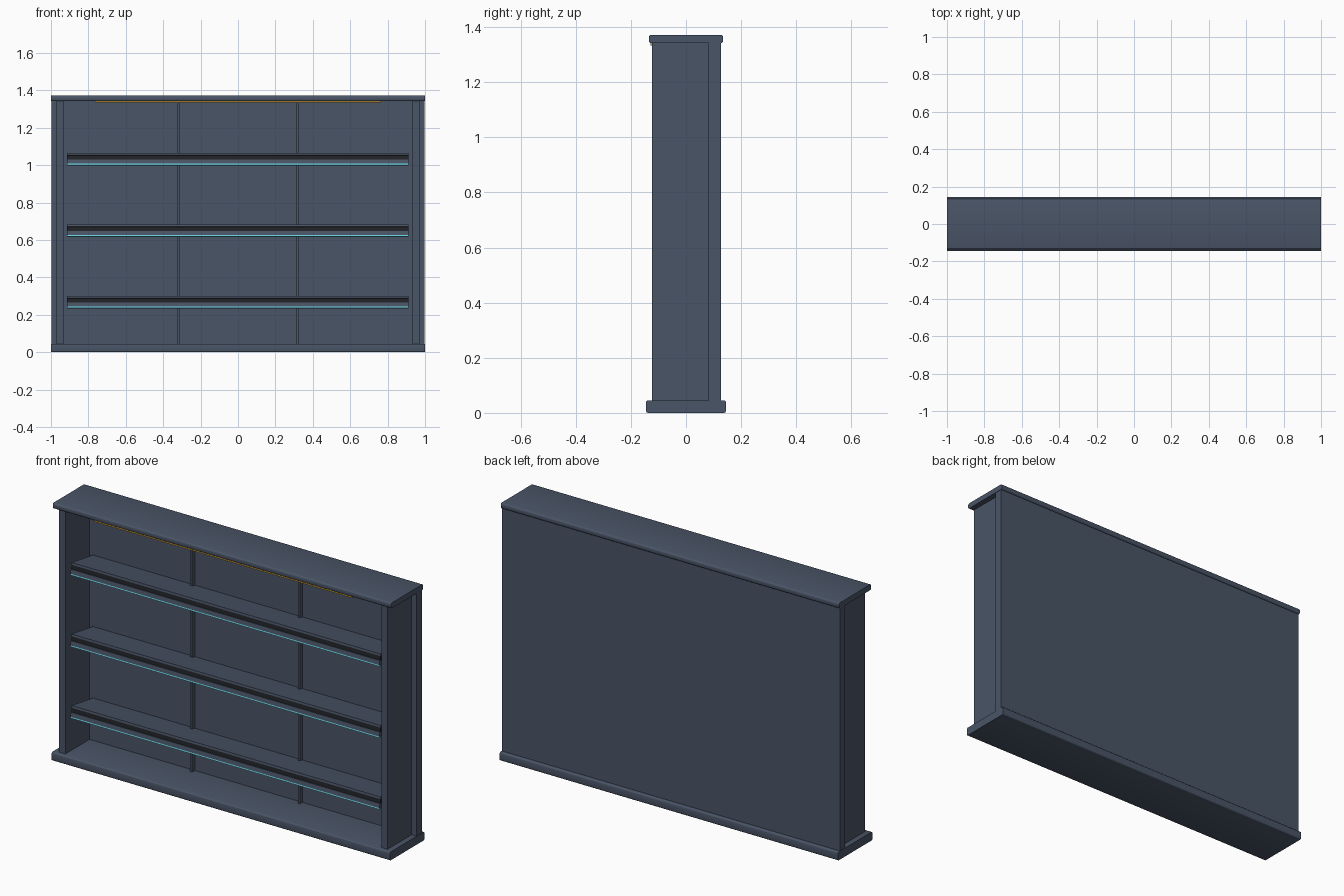
import bpy, bmesh
from math import radians
from mathutils import Matrix, Vector

cube = bpy.data.objects.get("Cube")
if cube:
    bpy.data.objects.remove(cube, do_unlink=True)


def material(name, rgb):
    m = bpy.data.materials.new(name)
    m.use_nodes = True
    m.diffuse_color = (*rgb, 1)
    m.node_tree.nodes["Principled BSDF"].inputs["Base Color"].default_value = (*rgb, 1)
    return m


SLATE = material("slate", (0.068, 0.09, 0.135))
BLACK = material("rail black", (0.014, 0.016, 0.02))
CYAN = material("cyan light", (0.16, 0.70, 0.82))
AMBER = material("amber light", (0.58, 0.32, 0.03))


def box(name, x, y, z, mat, round_edge=0, place=Matrix()):
    """Box from (low, high) ranges; round_edge rounds the edges running along x."""
    bm = bmesh.new()
    bmesh.ops.create_cube(bm, size=1)
    for v in bm.verts:
        v.co = Vector([lo + (c + 0.5) * (hi - lo) for c, (lo, hi) in zip(v.co, (x, y, z))])
    if round_edge:
        along_x = [e for e in bm.edges if abs(e.verts[0].co.x - e.verts[1].co.x) > 0.01]
        bmesh.ops.bevel(bm, geom=along_x, offset=round_edge, segments=3,
                        profile=0.5, affect='EDGES')
    bm.transform(place)
    mesh = bpy.data.meshes.new(name)
    bm.to_mesh(mesh)
    bm.free()
    mesh.materials.append(mat)
    obj = bpy.data.objects.new(name, mesh)
    bpy.context.collection.objects.link(obj)
    if round_edge:
        bpy.ops.object.select_all(action='DESELECT')
        obj.select_set(True)
        bpy.context.view_layer.objects.active = obj
        bpy.ops.object.shade_smooth_by_angle(angle=radians(35))
    return obj


# Cabinet shell
FLOOR, CEILING, WALL = 0.045, 1.342, 0.081
box("base", (-1, 1), (-0.145, 0.145), (0, FLOOR), SLATE, 0.007)
box("top_cap", (-1, 1), (-0.135, 0.135), (CEILING, 1.372), SLATE, 0.009)
box("back_panel", (-0.998, 0.998), (WALL, 0.127), (FLOOR, CEILING), SLATE)
for side, (lo, hi) in {"right": (-0.97, -0.934), "left": (0.934, 0.97)}.items():
    box(side + "_side_panel", (lo, hi), (-0.124, WALL), (FLOOR, CEILING), SLATE)

# Uprights on the back wall
for side, x in (("right", -0.318), ("left", 0.318)):
    box(side + "_upright", (x - 0.006, x + 0.006), (WALL - 0.022, WALL), (FLOOR, 1.33), SLATE)

# Light strip below the top
box("top_light", (-0.765, 0.765), (-0.128, -0.116), (1.334, CEILING), AMBER)

# Shelves leaning back, each with a front rail and a light strip
WIDE = (-0.914, 0.912)
for i, top in enumerate((0.300, 0.682, 1.064), 1):
    place = Matrix.Translation((0, -0.1, top)) @ Matrix.Rotation(radians(-9), 4, 'X')
    box(f"shelf_{i}_board", WIDE, (0, 0.183), (-0.011, 0), SLATE, place=place)
    box(f"shelf_{i}_rail", WIDE, (0.005, 0.02), (-0.036, -0.011), BLACK, place=place)
    box(f"shelf_{i}_lip", WIDE, (0, 0.02), (-0.057, -0.034), SLATE, place=place)
    box(f"shelf_{i}_light", WIDE, (0, 0.012), (-0.064, -0.057), CYAN, place=place)
